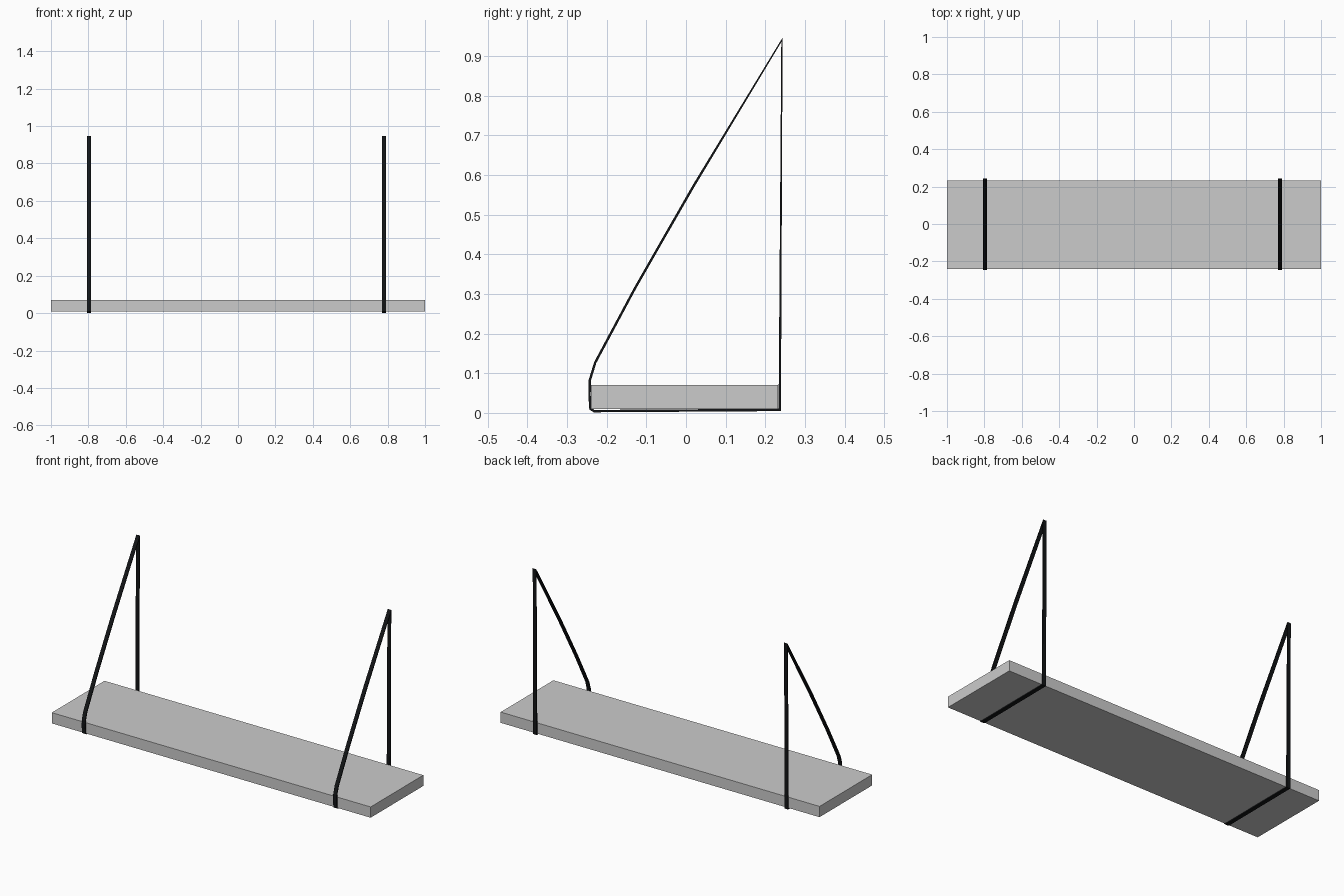
import bpy, bmesh
from mathutils import Vector

if "Cube" in bpy.data.objects:
    bpy.data.objects.remove(bpy.data.objects["Cube"])


def material(name, rgb):
    m = bpy.data.materials.new(name)
    m.diffuse_color = (*rgb, 1)
    m.use_nodes = True
    m.node_tree.nodes["Principled BSDF"].inputs["Base Color"].default_value = m.diffuse_color
    return m


grey = material("light grey board", (0.6, 0.6, 0.6))
black = material("black strap", (0.006, 0.007, 0.008))


def make_object(name, bm, mat):
    bmesh.ops.recalc_face_normals(bm, faces=bm.faces)
    me = bpy.data.meshes.new(name)
    bm.to_mesh(me)
    bm.free()
    me.materials.append(mat)
    ob = bpy.data.objects.new(name, me)
    bpy.context.collection.objects.link(ob)
    return ob


# Shelf board
bm = bmesh.new()
bmesh.ops.create_cube(bm, size=1)
for v in bm.verts:
    v.co = Vector((v.co.x * 2, v.co.y * 0.472 - 0.004, v.co.z * 0.061 + 0.04))
make_object("shelf_board", bm, grey)

# Strap centre line (y, z): closed loop around the board up to the wall point
PATH = [(0.242, 0.941), (0.2365, 0.0075), (-0.232, 0.0045), (-0.241, 0.010),
        (-0.2435, 0.045), (-0.2425, 0.083), (-0.229, 0.127), (-0.13, 0.312),
        (-0.05, 0.452), (0.02, 0.574)]


def offset(path, d):
    """Shift a closed path sideways with limited mitres."""
    pts = [Vector(p) for p in path]
    out = []
    for i, p in enumerate(pts):
        a = (p - pts[i - 1]).normalized()
        b = (pts[(i + 1) % len(pts)] - p).normalized()
        na, nb = Vector((a.y, -a.x)), Vector((b.y, -b.x))
        n = (na + nb).normalized()
        out.append(p + n * d / max(n.dot(na), 0.5))
    return out


def strap(name, x, width=0.022, thick=0.006):
    bm = bmesh.new()
    rings = []
    inner, outer = offset(PATH, -thick / 2), offset(PATH, thick / 2)
    for p, q in zip(inner, outer):
        rings.append([bm.verts.new((x + s * width / 2, c.x, c.y))
                      for c, s in ((p, -1), (p, 1), (q, 1), (q, -1))])
    for i, r in enumerate(rings):
        n = rings[(i + 1) % len(rings)]
        for j in range(4):
            k = (j + 1) % 4
            bm.faces.new((r[j], r[k], n[k], n[j]))
    make_object(name, bm, black)


# Hanging straps
strap("left_strap", -0.797)
strap("right_strap", 0.78)
